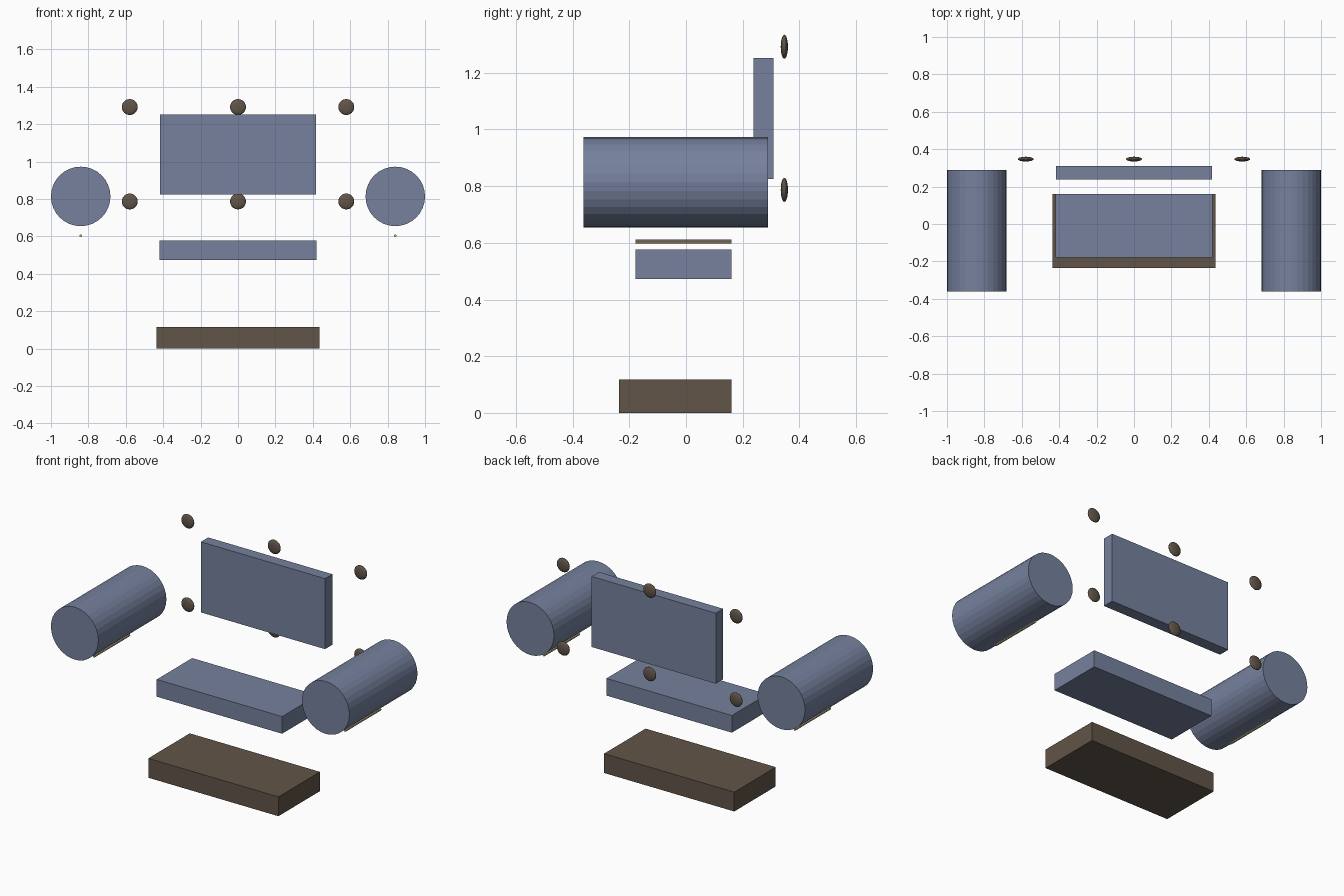
import bpy
from math import pi

if "Cube" in bpy.data.objects:
    bpy.data.objects.remove(bpy.data.objects["Cube"])


def material(name, rgb):
    m = bpy.data.materials.new(name)
    m.diffuse_color = (*rgb, 1)
    m.use_nodes = True
    m.node_tree.nodes["Principled BSDF"].inputs["Base Color"].default_value = m.diffuse_color
    return m


fabric = material("blue_fabric", (0.18, 0.22, 0.34))
wood = material("dark_wood", (0.12, 0.09, 0.065))
piping = material("tan_piping", (0.55, 0.47, 0.27))


def finish(name, mat):
    ob = bpy.context.object
    ob.name = name
    ob.data.materials.append(mat)
    return ob


def box(name, mat, x, y, z):
    """Box spanning the given (min, max) ranges."""
    lo, hi = zip(x, y, z)
    bpy.ops.mesh.primitive_cube_add(size=1, location=[(a + b) / 2 for a, b in zip(lo, hi)])
    ob = finish(name, mat)
    ob.scale = [b - a for a, b in zip(lo, hi)]
    bpy.ops.object.transform_apply(location=False, rotation=False, scale=True)


def rod(name, mat, radius, x, y, z, sides):
    """Cylinder lying along y."""
    bpy.ops.mesh.primitive_cylinder_add(
        vertices=sides, radius=radius, depth=y[1] - y[0],
        location=(x, (y[0] + y[1]) / 2, z), rotation=(pi / 2, 0, 0))
    finish(name, mat)


# Base, seat cushion and backrest
box("base", wood, (-0.436, 0.436), (-0.236, 0.161), (0, 0.117))
box("seat_cushion", fabric, (-0.42, 0.42), (-0.178, 0.161), (0.473, 0.577))
box("backrest", fabric, (-0.416, 0.416), (0.239, 0.309), (0.825, 1.252))

# Rolled arms with piping beneath
for side, s in (("left", -1), ("right", 1)):
    rod(side + "_arm_roll", fabric, 0.159, s * 0.841, (-0.362, 0.289), 0.814, 32)
    rod(side + "_arm_piping", piping, 0.007, s * 0.841, (-0.178, 0.161), 0.604, 8)

# Flattened buttons: two rows of three behind the backrest
for row, z in (("lower", 0.787), ("upper", 1.292)):
    for i, x in enumerate((-0.579, 0, 0.579), 1):
        bpy.ops.mesh.primitive_uv_sphere_add(segments=24, ring_count=12, radius=0.0425,
                                             location=(x, 0.347, z))
        finish(f"{row}_button_{i}", wood).scale.y = 0.3
        bpy.ops.object.transform_apply(location=False, rotation=False, scale=True)
        bpy.ops.object.shade_smooth()
